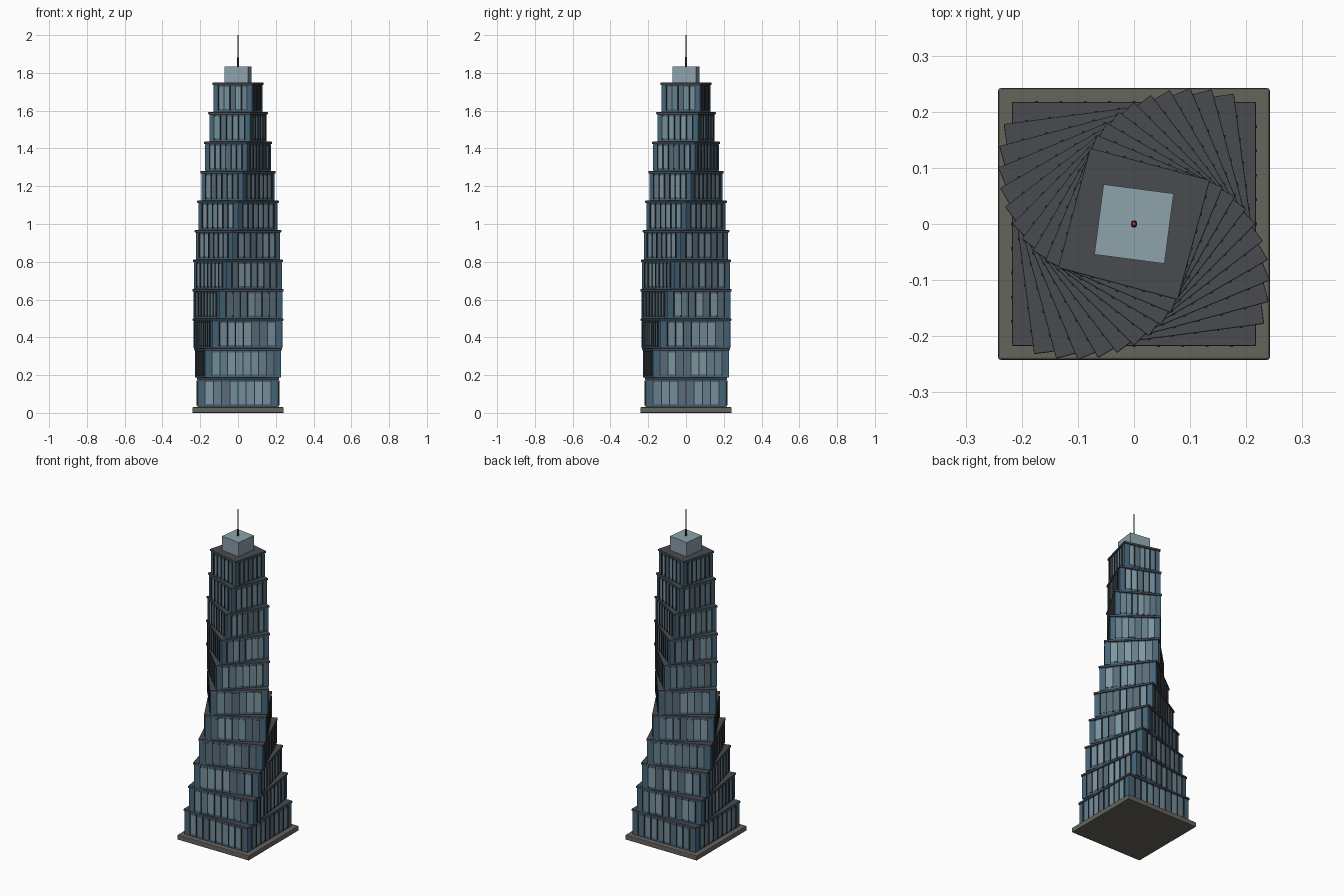
import bpy, bmesh, math, random
from mathutils import Matrix

if "Cube" in bpy.data.objects:
    bpy.data.objects.remove(bpy.data.objects["Cube"])

random.seed(7)

def mat(name, rgb):
    m = bpy.data.materials.new(name)
    m.diffuse_color = (*rgb, 1)
    m.use_nodes = True
    m.node_tree.nodes["Principled BSDF"].inputs["Base Color"].default_value = m.diffuse_color
    return m

STONE = mat("stone", (0.13, 0.125, 0.105))
SLAB = mat("slab_grey", (0.065, 0.07, 0.08))
GLASS = mat("blue_glass", (0.06, 0.13, 0.19))
DARK = mat("dark_metal", (0.03, 0.035, 0.04))
CAP = mat("pale_glass", (0.27, 0.36, 0.41))
RED = mat("red_light", (0.5, 0.04, 0.03))
PANES = [mat("pane_%d" % i, c) for i, c in enumerate(
    [(0.17, 0.27, 0.33), (0.13, 0.21, 0.26), (0.21, 0.31, 0.36), (0.10, 0.15, 0.19)])]

def add_box(bm, x, y, z, idx=0, rot=0.0):
    """Box from (min, max) ranges, turned about the z axis."""
    c = [(r[0] + r[1]) / 2 for r in (x, y, z)]
    s = [r[1] - r[0] for r in (x, y, z)]
    m = (Matrix.Rotation(rot, 4, 'Z') @ Matrix.Translation(c)
         @ Matrix.Diagonal((*s, 1)))
    verts = bmesh.ops.create_cube(bm, size=1, matrix=m)["verts"]
    for f in {f for v in verts for f in v.link_faces}:
        f.material_index = idx

def finish(bm, name, mats, rot=0.0, bevel=0.0):
    me = bpy.data.meshes.new(name)
    bm.to_mesh(me)
    bm.free()
    for m in mats:
        me.materials.append(m)
    ob = bpy.data.objects.new(name, me)
    bpy.context.collection.objects.link(ob)
    ob.rotation_euler.z = rot
    if bevel:
        b = ob.modifiers.new("bevel", 'BEVEL')
        b.width, b.segments = bevel, 2
    return ob

def block(name, half, z0, z1, material, rot=0.0, bevel=0.0):
    bm = bmesh.new()
    add_box(bm, (-half, half), (-half, half), (z0, z1))
    return finish(bm, name, [material], rot, bevel)

def rod(name, r1, r2, z0, z1, material, sides=10):
    bm = bmesh.new()
    bmesh.ops.create_cone(bm, cap_ends=True, segments=sides, radius1=r1, radius2=r2,
                          depth=z1 - z0, matrix=Matrix.Translation((0, 0, (z0 + z1) / 2)))
    return finish(bm, name, [material])

# Plinth
block("plinth", 0.242, 0, 0.03, STONE, bevel=0.004)

# Twisting, tapering tiers
TIERS, PITCH, BASE, TWIST = 11, 0.1562, 0.03, math.radians(7.5)
for i in range(TIERS):
    half = 0.2175 - 0.0107 * i
    body = half - 0.004
    z0 = BASE + PITCH * i
    z1, z2 = z0 + PITCH - 0.012, z0 + PITCH
    rot = TWIST * i
    block("tier_body_%d" % i, body, z0, z1, GLASS, rot, 0.003)
    block("floor_slab_%d" % i, half, z1, z2, SLAB, rot, 0.002)

    # Window panes and mullions on all four sides
    n = round(8 - 3 * i / 10)
    step = 2 * half / (n + 2)
    start = -step * n / 2
    panes, bars = bmesh.new(), bmesh.new()
    for side in range(4):
        a = side * math.pi / 2
        for k in range(n + 1):
            x = start + k * step
            add_box(bars, (x - 0.0025, x + 0.0025), (-half - 0.002, -body + 0.002),
                    (z0 + 0.010, z1 - 0.004), 0, a)
            if k < n:
                add_box(panes, (x + 0.0025, x + step - 0.0025),
                        (-body - 0.0015, -body + 0.002),
                        (z0 + 0.016, z1 - 0.010), random.randrange(4), a)
    finish(panes, "window_panes_%d" % i, PANES, rot)
    finish(bars, "mullions_%d" % i, [DARK], rot)

# Roof cap and mast
top = BASE + PITCH * TIERS
block("roof_cap", 0.063, top, 1.835, CAP, TWIST * TIERS)
rod("mast_base", 0.006, 0.004, 1.835, 1.885, DARK)
rod("mast", 0.003, 0.002, 1.885, 1.992, DARK)
bm = bmesh.new()
bmesh.ops.create_uvsphere(bm, u_segments=10, v_segments=6, radius=0.004,
                          matrix=Matrix.Translation((0, 0, 1.996)))
finish(bm, "beacon", [RED])
